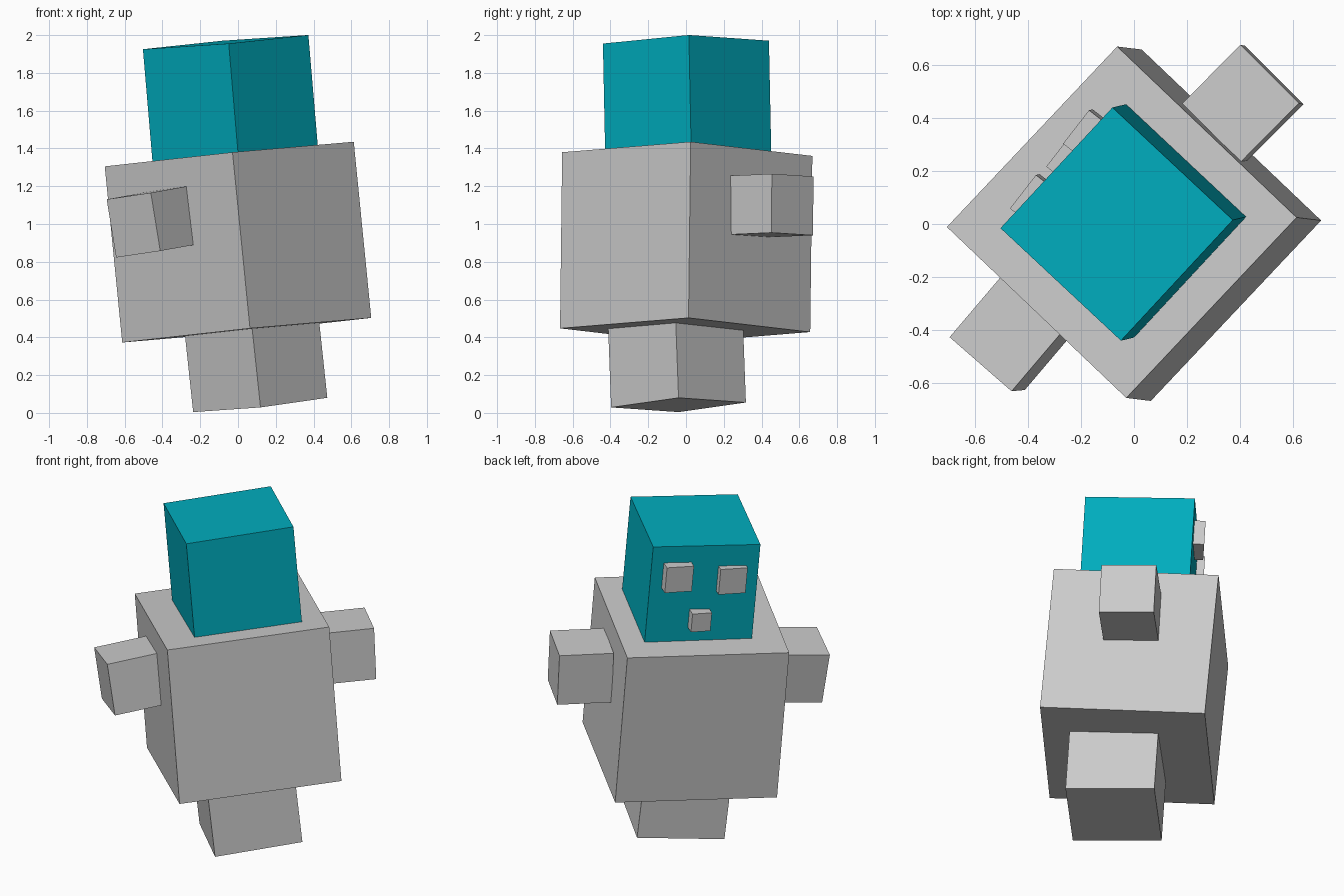
import bpy
from math import radians
from mathutils import Matrix, Vector

if "Cube" in bpy.data.objects:
    bpy.data.objects.remove(bpy.data.objects["Cube"])


def frame(u, v):
    """Rotation matrix from two nearly perpendicular edge directions."""
    u = Vector(u).normalized()
    w = u.cross(Vector(v)).normalized()
    return Matrix((u, w.cross(u), w)).transposed()


def cube(name, size, centre, rot):
    bpy.ops.mesh.primitive_cube_add(size=1)
    ob = bpy.context.object
    ob.name = name
    ob.matrix_world = (Matrix.Translation(centre) @ rot.to_4x4()
                       @ Matrix.Scale(size, 4))
    return ob


# Body, base and arms: loosely stacked cubes, each with its own slight lean
cube("body", 0.937, (0, 0.001, 0.904),
     frame((0.677, -0.645, 0.075), (0.638, 0.685, 0.055)))
cube("base", 0.505, (0.091, -0.049, 0.293),
     frame((0.36, -0.36, 0.025), (0.345, 0.36, 0.05)))
cube("front_arm", 0.312, (-0.453, -0.408, 1.012),
     frame((0.748, -0.653, 0.111), (0.643, 0.756, 0.116)))
cube("back_arm", 0.312, (0.410, 0.453, 1.098),
     frame((0.22, -0.22, 0.014), (0.22, 0.216, 0.01)))

# Teal head
head_rot = frame((0.455, -0.425, 0.03), (0.42, 0.455, 0.045))
head_centre = Vector((-0.039, 0.006, 1.653))
head = cube("head", 0.622, head_centre, head_rot)
teal = bpy.data.materials.new("teal")
teal.diffuse_color = (0.0, 0.42, 0.52, 1)
teal.use_nodes = True
teal.node_tree.nodes["Principled BSDF"].inputs["Base Color"].default_value = teal.diffuse_color
head.data.materials.append(teal)

# Eyes and mouth: small cubes sunk into the back-left face of the head
face_rot = head_rot @ Matrix.Rotation(radians(5), 3, 'Z')
for name, size, out, across, up in (
        ("left_eye", 0.16, 0.056, 0.163, 0.128),
        ("right_eye", 0.16, 0.038, -0.155, 0.10),
        ("mouth", 0.115, 0.056, 0.01, -0.149)):
    local = Vector((-(0.311 + out - size / 2), across, up))
    cube(name, size, head_centre + head_rot @ local, face_rot)
